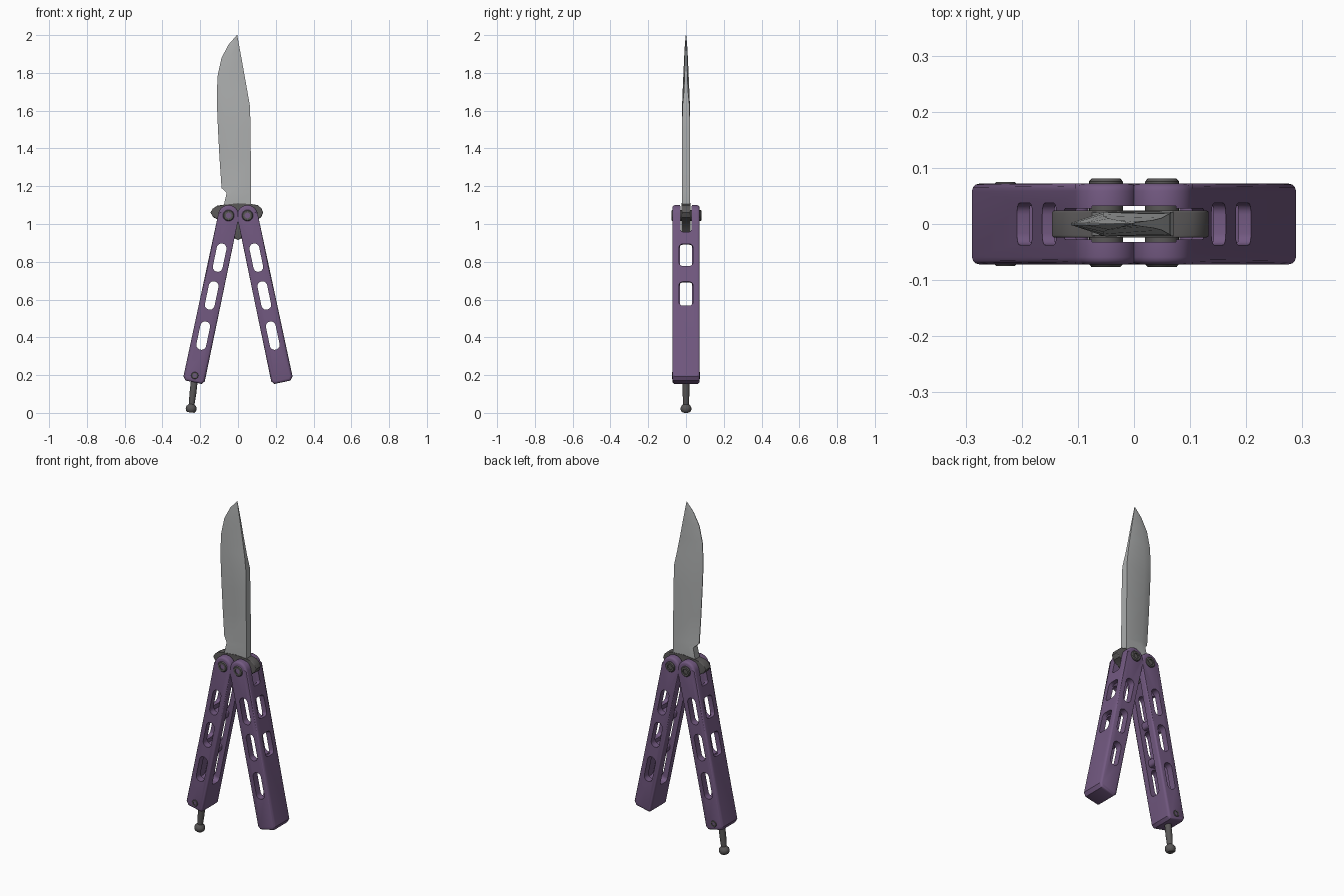
import bpy, bmesh, math
from mathutils import Vector, Matrix

if "Cube" in bpy.data.objects:
    bpy.data.objects.remove(bpy.data.objects["Cube"], do_unlink=True)


def material(name, rgb):
    m = bpy.data.materials.new(name)
    m.use_nodes = True
    m.diffuse_color = (*rgb, 1)
    bsdf = next(n for n in m.node_tree.nodes if n.type == "BSDF_PRINCIPLED")
    bsdf.inputs["Base Color"].default_value = (*rgb, 1)
    return m


PURPLE = material("purple", (0.17, 0.10, 0.22))
STEEL = material("blade steel", (0.41, 0.42, 0.42))
DARK = material("dark steel", (0.10, 0.095, 0.095))


def finish(bm, name, mat, matrix=Matrix()):
    bm.transform(matrix)
    bmesh.ops.recalc_face_normals(bm, faces=bm.faces)
    mesh = bpy.data.meshes.new(name)
    bm.to_mesh(mesh)
    bm.free()
    ob = bpy.data.objects.new(name, mesh)
    bpy.context.collection.objects.link(ob)
    mesh.materials.append(mat)
    return ob


def smooth(ob):
    bpy.ops.object.select_all(action="DESELECT")
    ob.select_set(True)
    bpy.context.view_layer.objects.active = ob
    bpy.ops.object.shade_smooth_by_angle(angle=math.radians(35))


def loft(rings, caps=True):
    """Skin a row of closed rings that have equal point counts."""
    bm = bmesh.new()
    rows = [[bm.verts.new(p) for p in ring] for ring in rings]
    n = len(rows[0])
    for a, b in zip(rows, rows[1:]):
        for i in range(n):
            j = (i + 1) % n
            bm.faces.new((a[i], a[j], b[j], b[i]))
    if caps:
        bm.faces.new(rows[0])
        bm.faces.new(rows[-1])
    return bm


def prism(points, along, lo, hi, bevel=0):
    """Extrude a 2D outline (p, height) along x or y."""
    place = (lambda p, q, t: (t, p, q)) if along == "x" else (lambda p, q, t: (p, t, q))
    bm = loft([[place(p, q, t) for p, q in points] for t in (lo, hi)])
    if bevel:
        axis = 0 if along == "x" else 1
        rim = [e for e in bm.edges
               if abs(e.verts[0].co[axis] - e.verts[1].co[axis]) < 1e-6]
        bmesh.ops.bevel(bm, geom=rim, offset=bevel, segments=3, profile=0.5, affect="EDGES")
    return bm


def slot(top, bottom, half, corner):
    """Rounded rectangle outline from depth top to depth bottom."""
    pts = []
    for k, (sx, d) in enumerate([(1, -top - corner), (-1, -top - corner),
                                 (-1, -bottom + corner), (1, -bottom + corner)]):
        for i in range(6):
            a = math.radians(90 * k + 18 * i)
            pts.append((sx * (half - corner) + corner * math.cos(a), d + corner * math.sin(a)))
    return pts


def lathe(profile, sides=24):
    """Solid of revolution about z from (radius, height) pairs."""
    return loft([[(r * math.cos(math.tau * i / sides), r * math.sin(math.tau * i / sides), h)
                  for i in range(sides)] for r, h in profile])


# Handles: outline with a round pivot end, hollowed towards the inside
TILT = math.radians(11.9)
outline = [(0.055 * math.cos(math.pi * i / 16), 0.055 * math.sin(math.pi * i / 16))
           for i in range(17)]
outline += [(-0.058, -0.885), (-0.045, -0.902), (0.042, -0.902), (0.058, -0.882)]


def handle_matrix(side):
    turn = Matrix.Rotation(-TILT, 4, "Y")
    mirror = Matrix.Diagonal((side, 1, 1, 1))
    return mirror @ Matrix.Translation((0.05, 0, 1.045)) @ turn


def build_handle(side, label):
    m = handle_matrix(side)
    body = finish(prism(outline, "y", -0.072, 0.072, 0.013), label + "_handle", PURPLE, m)
    cuts = [prism(slot(-0.1, 0.74, 0.032, 0.02), "x", -0.1, 0.034),
            prism(slot(-0.1, 0.1, 0.028, 0.012), "x", -0.1, 0.1)]
    cuts += [prism(slot(c - 0.076, c + 0.076, 0.026, 0.0255), "y", -0.2, 0.2)
             for c in (0.228, 0.433, 0.65)]
    cuts += [prism(slot(a, b, 0.037, 0.02), "x", 0.0, 0.2)
             for a, b in ((0.165, 0.285), (0.37, 0.5))]
    bpy.context.view_layer.objects.active = body
    for bm in cuts:
        cutter = finish(bm, "cutter", PURPLE, m)
        cutter.hide_render = True
        mod = body.modifiers.new("cut", "BOOLEAN")
        mod.operation, mod.solver, mod.object = "DIFFERENCE", "EXACT", cutter
        bpy.ops.object.modifier_apply(modifier=mod.name)
        bpy.data.objects.remove(cutter, do_unlink=True)
    smooth(body)
    # Cross bars between the side slots
    for i, d in enumerate((0.33, 0.542)):
        smooth(finish(prism(slot(d - 0.022, d + 0.022, 0.036, 0.015), "y", -0.045, 0.045, 0),
                      f"{label}_cross_bar_{i + 1}", PURPLE, m))


# Screws run front to back, with a hollow socket in each head
def build_screw(name, x, z, r, front, back):
    prof = [(r * 0.35, -front + 0.008), (r * 0.5, -front + 0.008), (r * 0.5, -front),
            (r * 0.85, -front), (r, -front + 0.005), (r, back - 0.005), (r * 0.85, back),
            (r * 0.5, back), (r * 0.5, back - 0.008), (r * 0.35, back - 0.008)]
    m = Matrix.Translation((x, 0, z)) @ Matrix.Rotation(-math.pi / 2, 4, "X")
    smooth(finish(lathe(prof), name, DARK, m))


for side, label in ((-1, "right"), (1, "left")):
    build_handle(side, label)
    build_screw(label + "_pivot_screw", side * 0.05, 1.045, 0.03, 0.077, 0.081)
build_screw("latch_screw", -0.229, 0.198, 0.02, 0.075, 0.075)

# Latch pin with a rounded head, sticking out of the right handle
start, end = Vector((-0.228, 0, 0.2)), Vector((-0.249, 0, 0.012))
aim = (end - start).to_track_quat("Z", "Y").to_matrix().to_4x4()
pin = [(0.018, 0), (0.018, 0.1), (0.015, 0.155), (0.027, 0.168), (0.029, 0.18),
       (0.026, 0.192), (0.018, 0.199)]
smooth(finish(lathe(pin), "latch_pin", DARK, Matrix.Translation(start) @ aim))

# Guard with two ears and a tang point between the handles
ears = [(0, 1.11), (0.075, 1.105), (0.105, 1.1), (0.125, 1.082), (0.133, 1.06),
        (0.122, 1.035), (0.095, 1.022), (0.04, 0.97), (0.018, 0.925), (0, 0.915),
        (-0.018, 0.925), (-0.04, 0.97), (-0.1, 1.022), (-0.13, 1.035), (-0.146, 1.06),
        (-0.135, 1.08), (-0.11, 1.097), (-0.075, 1.102)]
smooth(finish(prism(ears, "y", -0.024, 0.024, 0.004), "guard", DARK))

# Blade: height, edge x, grind line x, spine x, edge, grind and spine half thickness
stations = [
    (1.03, -0.06, -0.03, 0.06, 0.02, 0.02, 0.02),
    (1.10, -0.075, -0.04, 0.07, 0.021, 0.022, 0.022),
    (1.165, -0.06, -0.03, 0.07, 0.02, 0.022, 0.022),
    (1.19, -0.087, -0.035, 0.07, 0.003, 0.022, 0.022),
    (1.35, -0.098, -0.045, 0.068, 0.002, 0.022, 0.021),
    (1.50, -0.106, -0.05, 0.066, 0.002, 0.022, 0.021),
    (1.62, -0.111, -0.055, 0.064, 0.002, 0.021, 0.019),
    (1.70, -0.112, -0.055, 0.050, 0.002, 0.018, 0.011),
    (1.79, -0.107, -0.055, 0.034, 0.002, 0.014, 0.007),
    (1.88, -0.087, -0.045, 0.018, 0.002, 0.010, 0.005),
    (1.95, -0.050, -0.025, 0.005, 0.001, 0.006, 0.003),
    (2.00, -0.006, -0.005, -0.004, 0.0005, 0.001, 0.0005)]
rings = [[(e, -te, z), (g, -tg, z), (s, -ts, z), (s, ts, z), (g, tg, z), (e, te, z)]
         for z, e, g, s, te, tg, ts in stations]
smooth(finish(loft(rings), "blade", STEEL))
